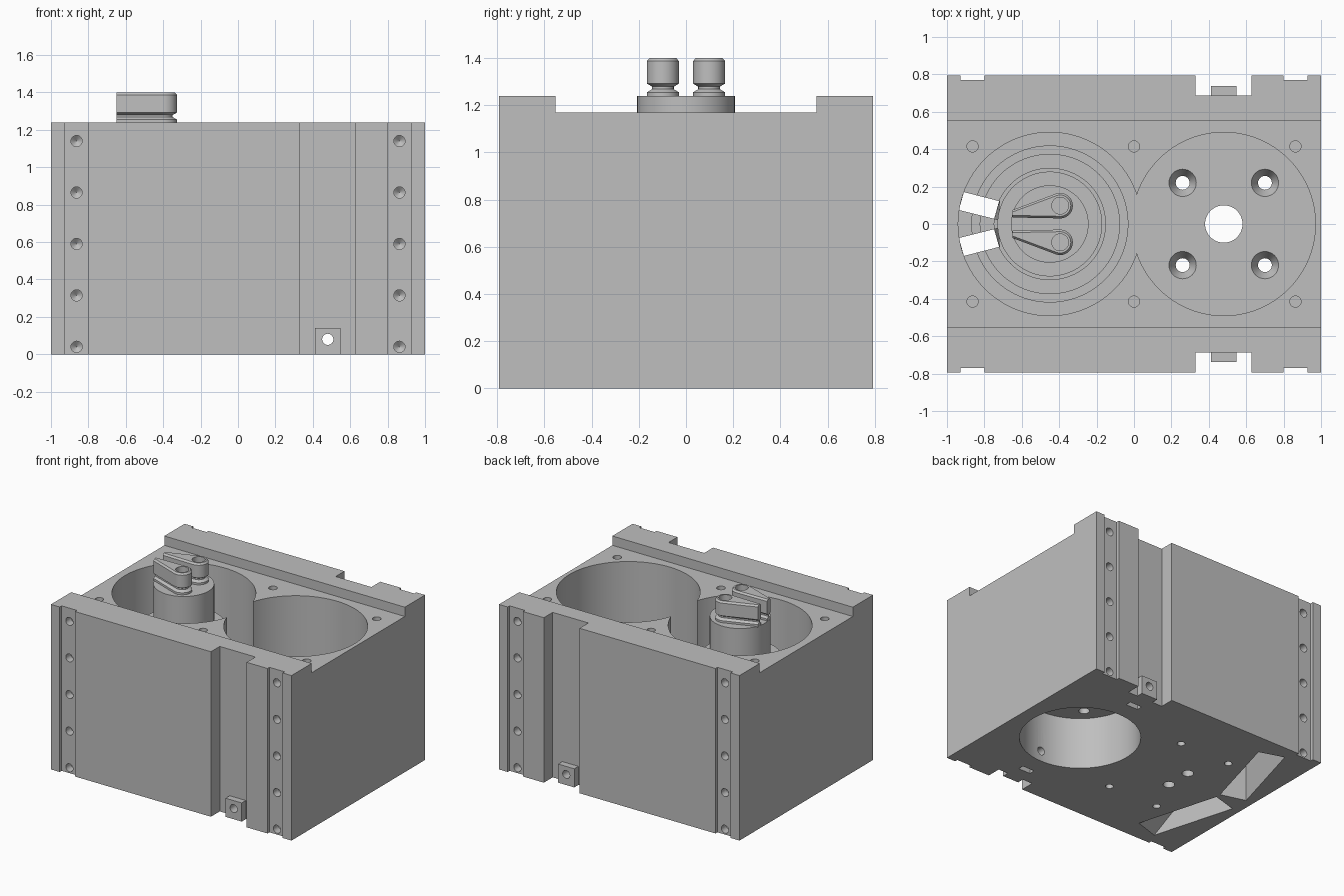
import bpy, bmesh, math
from mathutils import Vector

if "Cube" in bpy.data.objects:
    bpy.data.objects.remove(bpy.data.objects["Cube"])

grey = bpy.data.materials.new("mid_grey")
grey.diffuse_color = (0.52, 0.52, 0.52, 1)
grey.use_nodes = True
grey.node_tree.nodes["Principled BSDF"].inputs["Base Color"].default_value = grey.diffuse_color
H, W, STEP = 1.24, 0.793, 1.17          # body height, half depth, deck height
FLOOR, CEIL = 0.50, 0.39                # well floor and underside recess ceiling
LX, RX = -0.45, 0.48                    # left and right well centres


def finish(bm, name):
    bmesh.ops.recalc_face_normals(bm, faces=bm.faces[:])
    me = bpy.data.meshes.new(name)
    bm.to_mesh(me)
    bm.free()
    me.materials.append(grey)
    ob = bpy.data.objects.new(name, me)
    bpy.context.collection.objects.link(ob)
    return ob


def loft(bm, sections):
    """Skin between rings of equal point count and cap both ends."""
    rings = [[bm.verts.new(p) for p in s] for s in sections]
    n = len(rings[0])
    for a, b in zip(rings, rings[1:]):
        for i in range(n):
            j = (i + 1) % n
            bm.faces.new((a[i], a[j], b[j], b[i]))
    bm.faces.new(rings[0][::-1])
    bm.faces.new(rings[-1])


def box(bm, x0, x1, y0, y1, z0, z1):
    plan = [(x0, y0), (x1, y0), (x1, y1), (x0, y1)]
    loft(bm, [[(x, y, z) for x, y in plan] for z in (z0, z1)])


def turned(bm, origin, axis, profile, n=32):
    """Turned solid: profile holds (radius, distance along axis)."""
    q = Vector(axis).to_track_quat('Z', 'Y')
    o = Vector(origin)
    ang = [2 * math.pi * i / n for i in range(n)]
    loft(bm, [[o + q @ Vector((r * math.cos(a), r * math.sin(a), d)) for a in ang]
              for r, d in profile])


def cut(obs, build):
    """Subtract the solids made by build(bm) from each object."""
    bm = bmesh.new()
    build(bm)
    tool = finish(bm, "cutter")
    tool.hide_render = True
    for ob in obs:
        mod = ob.modifiers.new("cut", 'BOOLEAN')
        mod.operation, mod.solver, mod.object = 'DIFFERENCE', 'EXACT', tool
        bpy.context.view_layer.objects.active = ob
        bpy.ops.object.modifier_apply(modifier=mod.name)
    bpy.data.objects.remove(tool)


# Body: stepped side profile run along x
bm = bmesh.new()
side = [(-W, 0), (W, 0), (W, H), (0.553, H), (0.553, STEP),
        (-0.553, STEP), (-0.553, H), (-W, H)]
loft(bm, [[(x, y, z) for y, z in side] for x in (-1, 1)])
body = finish(bm, "body")

# Central column with stepped base rings in the left well
bm = bmesh.new()
turned(bm, (LX, 0, 0), (0, 0, 1), [(0.42, 0.49), (0.42, 0.56), (0.375, 0.56),
       (0.375, 0.62), (0.30, 0.62), (0.30, 0.68), (0.28, 0.68), (0.28, 0.94),
       (0.207, 0.94), (0.207, H)], 96)
column = finish(bm, "column")

# Nut tabs at the foot of the front and back channels
tabs = []
for s in (-1, 1):
    bm = bmesh.new()
    box(bm, 0.413, 0.547, min(s * 0.66, s * 0.737), max(s * 0.66, s * 0.737), 0, 0.14)
    tabs.append(finish(bm, "nut_tab"))

# Overlapping round wells and the recess under the right one
for x in (LX, RX):
    cut([body], lambda bm: turned(bm, (x, 0, 0), (0, 0, 1),
                                  [(0.49, FLOOR), (0.49, 1.4)], 96))
cut([body], lambda bm: turned(bm, (RX, 0, 0), (0, 0, 1),
                              [(0.414, -0.1), (0.414, CEIL)], 96))


# Vertical channels and shallow mounting grooves
def channels(bm):
    for s in (-1, 1):
        for x0, x1, d in ((-0.927, -0.80, 0.023), (0.80, 0.927, 0.023), (0.33, 0.627, 0.105)):
            a, b = sorted((s * (W - d), s * 1.0))
            box(bm, x0, x1, a, b, -0.1, 1.4)


# Cone-ended side holes and blind deck holes
def side_holes(bm):
    for s in (-1, 1):
        for x in (-0.863, 0.863):
            for i in range(5):
                turned(bm, (x, s * 0.85, 0.04 + 0.275 * i), (0, -s, 0),
                       [(0.03, 0), (0.03, 0.14), (0.001, 0.165)], 20)
        for x in (-0.863, 0, 0.863):
            turned(bm, (x, s * 0.415, 1.3), (0, 0, -1), [(0.03, 0), (0.03, 0.33)], 20)


# Centre hole and countersunk holes in the right floor
def floor_holes(bm):
    turned(bm, (RX, 0, 0), (0, 0, 1), [(0.1, 0.3), (0.1, 0.6)], 48)
    for sx in (-1, 1):
        for sy in (-1, 1):
            turned(bm, (RX + sx * 0.22, sy * 0.22, 0), (0, 0, 1),
                   [(0.037, 0.3), (0.037, 0.435), (0.073, FLOOR), (0.073, 0.6)], 32)


# Blind holes and nut slots in the underside
def under_holes(bm):
    for s in (-1, 1):
        turned(bm, (-0.395, s * 0.1, 0), (0, 0, 1), [(0.04, -0.1), (0.04, 0.3)], 24)
        for x in (-0.10, -0.52):
            turned(bm, (x, s * 0.38, 0), (0, 0, 1), [(0.027, -0.1), (0.027, 0.2)], 20)
        box(bm, 0.43, 0.53, s * 0.57 - 0.022, s * 0.57 + 0.022, -0.1, 0.13)


# Outlet chutes: narrow at the well floor, flaring toward the underside
def chutes(bm):
    top = [(-0.937, 0.075), (-0.723, 0.022), (-0.72, 0.122), (-0.915, 0.172)]
    low = [(-0.937, 0.073), (-0.75, 0.02), (-0.577, 0.634), (-0.761, 0.693)]
    for s in (-1, 1):
        loft(bm, [[(x, s * y, z) for x, y in plan] for plan, z in
                  ((low, -0.1), (low, 0.0), (top, FLOOR - 0.015), (top, 0.72))])


def bolt_hole(bm):
    turned(bm, (RX, -1, 0.08), (0, 1, 0), [(0.03, 0), (0.03, 2)], 24)


for build in (channels, side_holes, floor_holes, under_holes):
    cut([body], build)
cut([body, column], chutes)
cut([body] + tabs, bolt_hole)

# Pair of teardrop clamps with a waist, mirrored across y
clamps = []
for s in (-1, 1):
    bm = bmesh.new()
    levels = [(0, H - 0.005), (0, 1.255), (0.022, 1.268), (0.022, 1.279),
              (0, 1.292), (0, 1.387), (0.011, 1.4)]
    rings = []
    for off, z in levels:
        r, t = 0.068 - off, max(0.02 - off, 0.004)
        pts = [(-0.65, 0.055 + t), (-0.65, 0.055 - t)]
        for i in range(25):
            a = math.radians(-92 + 202 * i / 24)
            pts.append((-0.395 + r * math.cos(a), 0.098 + r * math.sin(a)))
        rings.append([(x, s * y, z) for x, y in pts])
    loft(bm, rings)
    clamps.append(finish(bm, "clamp"))
    cut([clamps[-1]], lambda bm: turned(bm, (-0.395, s * 0.098, 0), (0, 0, 1),
                                        [(0.045, 1.35), (0.045, 1.5)], 32))

# Smooth round walls, keep hard edges
for ob in [body, column] + tabs + clamps:
    bpy.ops.object.select_all(action='DESELECT')
    ob.select_set(True)
    bpy.context.view_layer.objects.active = ob
    bpy.ops.object.shade_smooth_by_angle(angle=math.radians(25))
